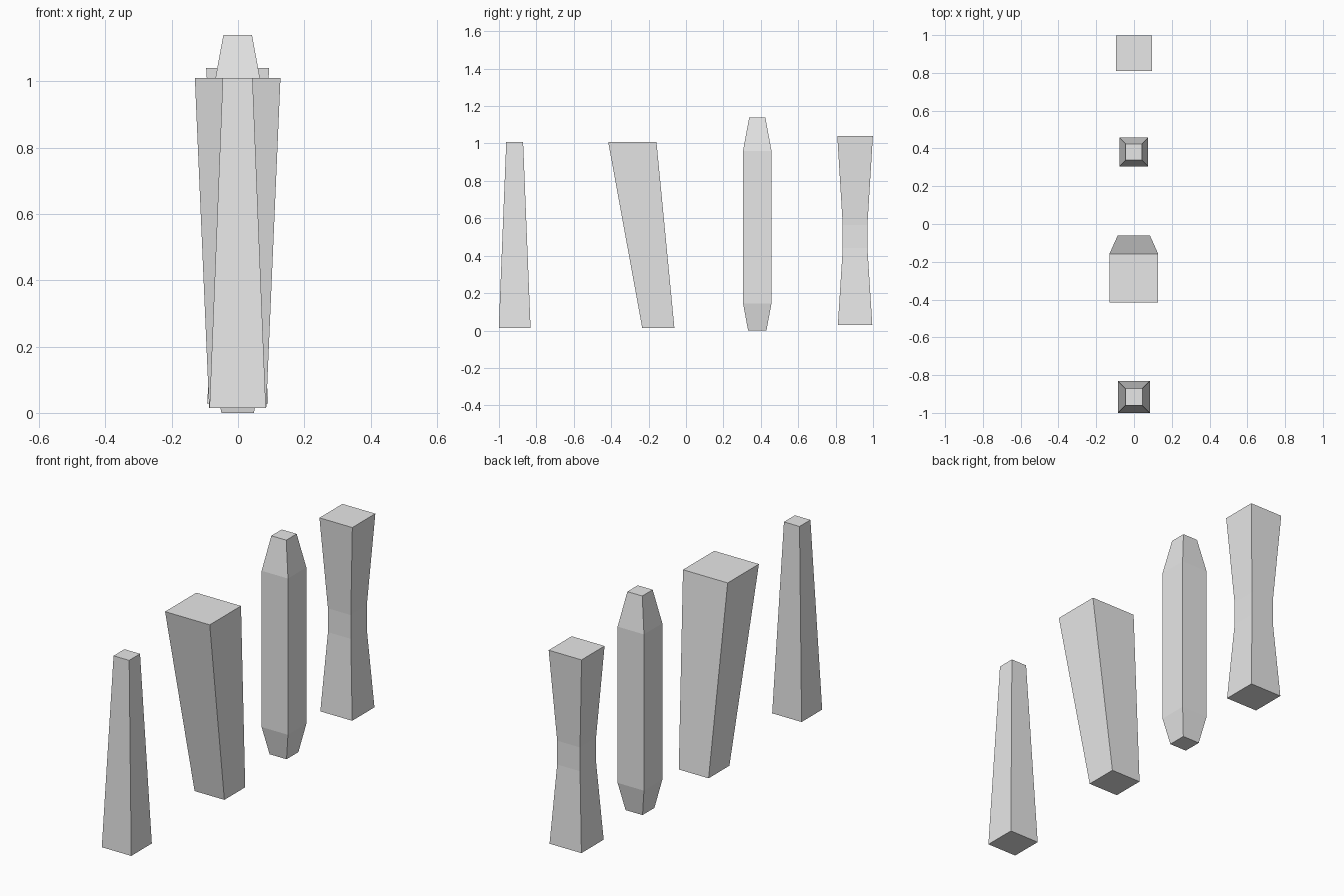
import bpy
import bmesh

cube = bpy.data.objects.get("Cube")
if cube:
    bpy.data.objects.remove(cube, do_unlink=True)

# Single plain grey for every pillar
grey = bpy.data.materials.new("light_grey")
grey.use_nodes = True
colour = (0.8, 0.8, 0.8, 1)
grey.diffuse_color = colour
grey.node_tree.nodes["Principled BSDF"].inputs["Base Color"].default_value = colour

CENTRE_X = -0.001
CORNERS = ((-1, -1), (1, -1), (1, 1), (-1, 1))


def pillar(name, sections):
    """Loft square sections, each (height, centre y, half width), and cap both ends."""
    bm = bmesh.new()
    rings = [[bm.verts.new((CENTRE_X + sx * half, y + sy * half, z)) for sx, sy in CORNERS]
             for z, y, half in sections]
    for low, high in zip(rings, rings[1:]):
        for i in range(4):
            j = (i + 1) % 4
            bm.faces.new((low[i], low[j], high[j], high[i]))
    bm.faces.new(rings[0][::-1])
    bm.faces.new(rings[-1])
    bmesh.ops.recalc_face_normals(bm, faces=bm.faces)
    mesh = bpy.data.meshes.new(name)
    bm.to_mesh(mesh)
    bm.free()
    mesh.materials.append(grey)
    bpy.context.collection.objects.link(bpy.data.objects.new(name, mesh))


# Narrowing upward
pillar("tapered_pillar", [(0.014, -0.916, 0.085), (1.009, -0.916, 0.045)])

# Widening upward and leaning forward
pillar("leaning_pillar", [(0.014, -0.148, 0.086), (1.009, -0.287, 0.129)])

# Straight shaft with tapered ends
pillar("bevelled_pillar", [(0, 0.381, 0.049), (0.145, 0.381, 0.076),
                           (0.961, 0.381, 0.076), (1.14, 0.381, 0.043)])

# Pinched at the middle
pillar("waisted_pillar", [(0.029, 0.904, 0.092), (0.44, 0.904, 0.066),
                          (0.564, 0.904, 0.066), (1.04, 0.904, 0.095)])
